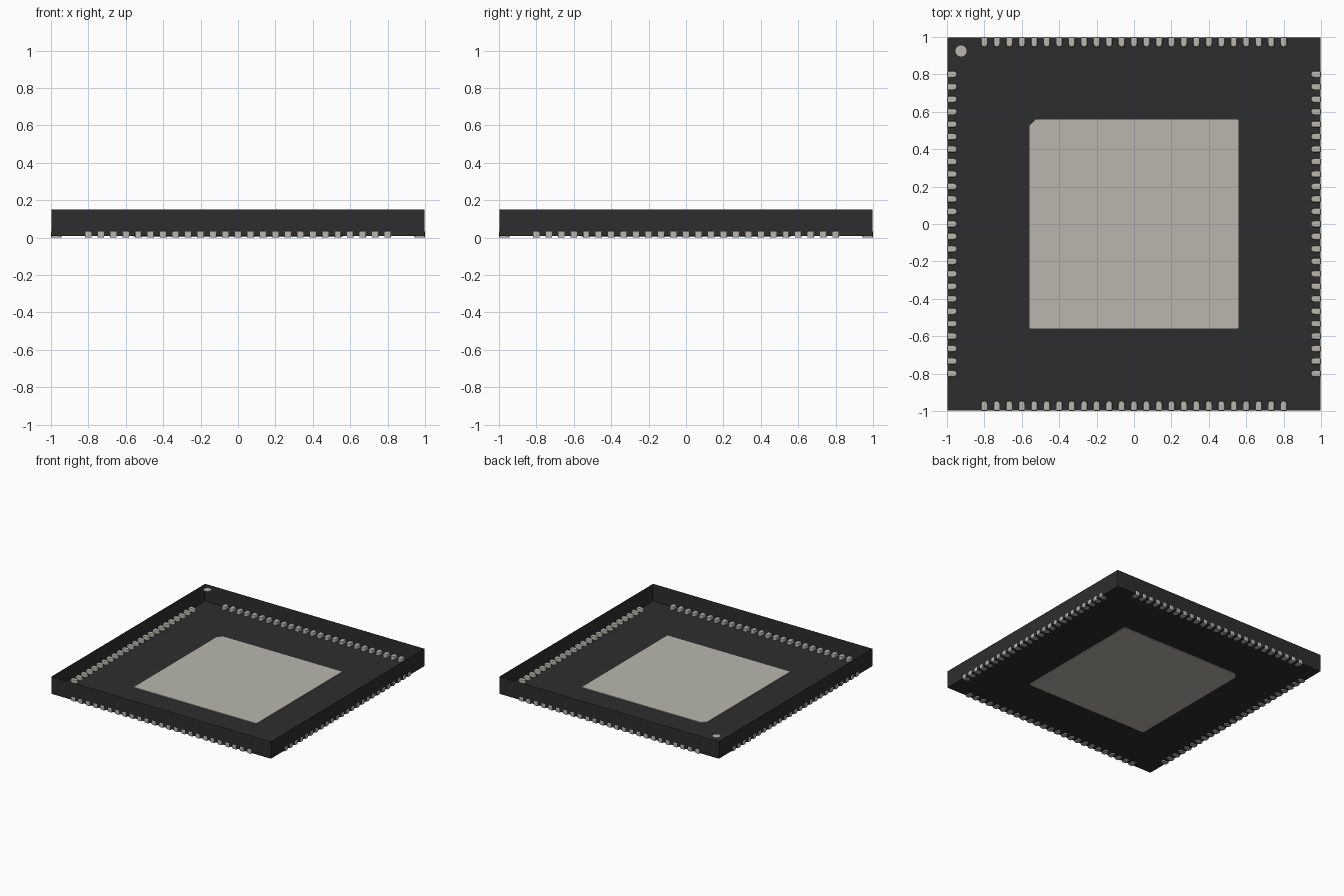
import bpy, bmesh, math
from mathutils import Matrix, Vector

if "Cube" in bpy.data.objects:
    bpy.data.objects.remove(bpy.data.objects["Cube"])


def material(name, rgb):
    m = bpy.data.materials.new(name)
    m.use_nodes = True
    m.diffuse_color = (*rgb, 1)
    m.node_tree.nodes["Principled BSDF"].inputs["Base Color"].default_value = (*rgb, 1)
    return m


black = material("black plastic", (0.027, 0.027, 0.027))
tin = material("tin metal", (0.48, 0.47, 0.42))


def finish(name, bm, mat):
    mesh = bpy.data.meshes.new(name)
    bm.to_mesh(mesh)
    bm.free()
    mesh.materials.append(mat)
    obj = bpy.data.objects.new(name, mesh)
    bpy.context.collection.objects.link(obj)
    return obj


def prism(bm, outline, z0, z1):
    """Closed prism over a flat outline."""
    face = bm.faces.new([bm.verts.new((x, y, z0)) for x, y in outline])
    top = bmesh.ops.extrude_face_region(bm, geom=[face])["geom"]
    verts = [v for v in top if isinstance(v, bmesh.types.BMVert)]
    bmesh.ops.translate(bm, verts=verts, vec=(0, 0, z1 - z0))
    bmesh.ops.recalc_face_normals(bm, faces=bm.faces)


def arc(cx, cy, r, a0, a1, n):
    angles = [math.radians(a0 + (a1 - a0) * i / n) for i in range(n + 1)]
    return [(cx + r * math.cos(a), cy + r * math.sin(a)) for a in angles]


HALF, FLOOR, RIM = 0.997, 0.008, 0.15

# Package body: thin-walled tray, open at the top
bm = bmesh.new()
bmesh.ops.create_cube(bm, size=1, matrix=Matrix.Translation((0, 0, (FLOOR + RIM) / 2))
                      @ Matrix.Diagonal((2 * HALF, 2 * HALF, RIM - FLOOR, 1)))
bmesh.ops.delete(bm, geom=[f for f in bm.faces if f.normal.z > 0.5], context="FACES_ONLY")
finish("package_body", bm, black)

# Central thermal pad with one chamfered corner
p, r = 0.56, 0.01
bm = bmesh.new()
outline = arc(p - r, p - r, r, 0, 90, 3) + [(-p + 0.035, p), (-p, p - 0.035)]
outline += arc(-p + r, -p + r, r, 180, 270, 3) + arc(p - r, -p + r, r, 270, 360, 3)
prism(bm, outline, 0.003, 0.014)
finish("thermal_pad", bm, tin)

# Orientation dot at the rim level
bm = bmesh.new()
prism(bm, arc(-0.925, 0.925, 0.032, 0, 345, 23), RIM - 0.004, RIM)
finish("orientation_dot", bm, tin)

# One contact: rounded inner end, softened edges
w = 0.018
bm = bmesh.new()
prism(bm, [(-w, -1), (w, -1)] + arc(0, -0.945 - w, w, 0, 180, 6), 0, 0.036)
upper = [e for e in bm.edges
         if all(v.co.z > 0.03 for v in e.verts)
         or (all(v.co.y < -0.999 for v in e.verts) and e.verts[0].co.x * e.verts[1].co.x > 0)]
bmesh.ops.bevel(bm, geom=upper, offset=0.007, segments=2, affect="EDGES", profile=0.5)
contact = finish("contact", bm, tin)

# Rows of contacts on the four sides
PINS = 25
sides = ["front", "left", "back", "right"]
for k, side in enumerate(sides):
    bm = bmesh.new()
    for i in range(PINS):
        start = len(bm.verts)
        bm.from_mesh(contact.data)
        bm.verts.ensure_lookup_table()
        x = -0.8 + 1.6 * i / (PINS - 1)
        bmesh.ops.translate(bm, verts=bm.verts[start:], vec=Vector((x, 0, 0)))
    bmesh.ops.rotate(bm, verts=bm.verts, cent=(0, 0, 0),
                     matrix=Matrix.Rotation(k * math.pi / 2, 3, "Z"))
    finish(side + "_contacts", bm, tin)
bpy.data.objects.remove(contact)
